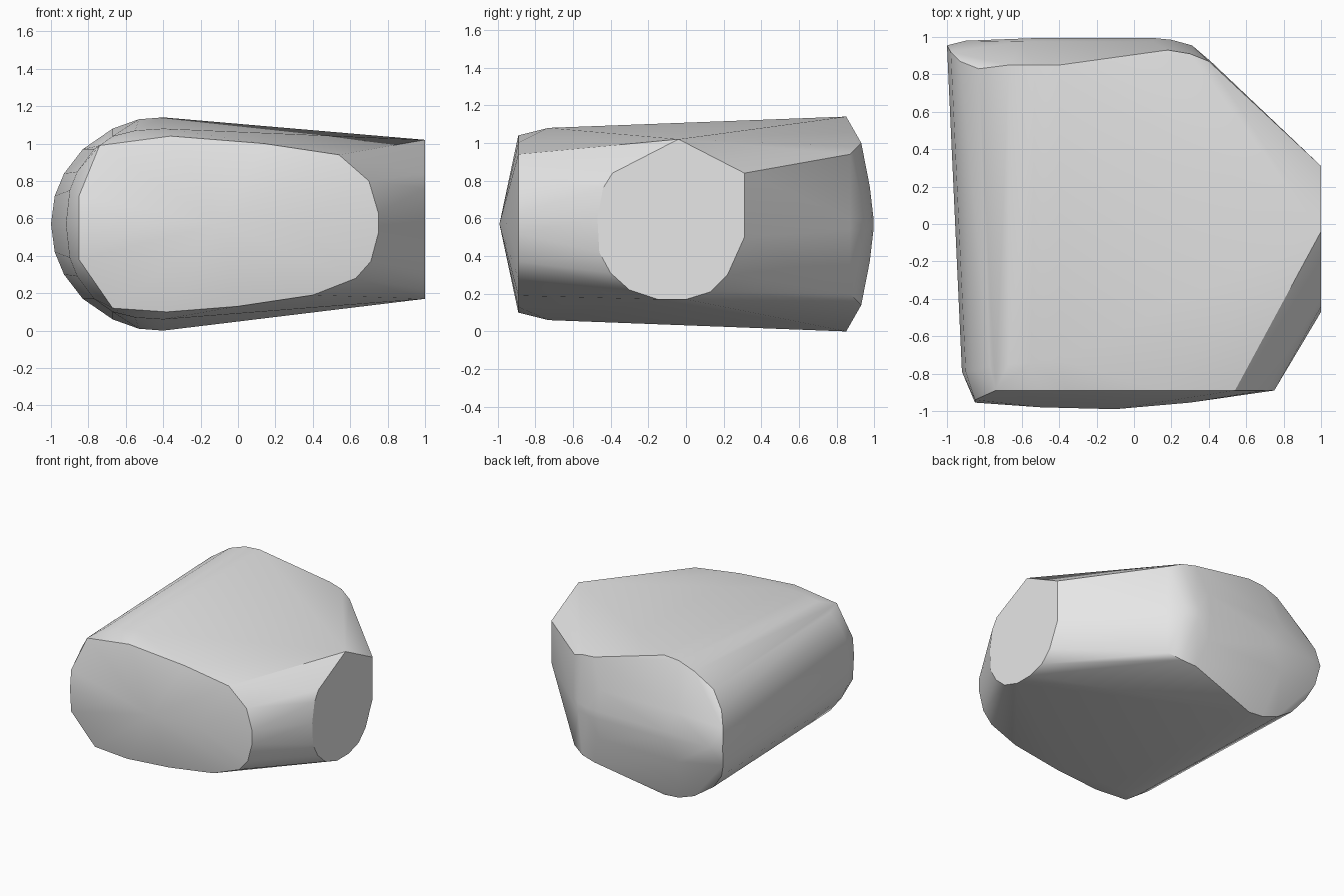
import bpy
import bmesh
import math

old = bpy.data.objects.get("Cube")
if old:
    bpy.data.objects.remove(old, do_unlink=True)

MID = 0.57  # height of the widest line

grey = bpy.data.materials.new("stone_grey")
grey.use_nodes = True
grey.diffuse_color = (0.8, 0.8, 0.8, 1)
grey.node_tree.nodes["Principled BSDF"].inputs["Base Color"].default_value = (0.8, 0.8, 0.8, 1)


def mirrored(points):
    """Add the copy of each point below the middle height."""
    return points + [(x, y, 2 * MID - z) for x, y, z in points]


# Flat round cut on the side, as (y, z)
side_cut = [(1, y, z) for y, z in [
    (-.04, 1.02), (.31, .84), (.31, .5), (.22, .3), (.13, .21), (0, .17), (-.15, .17),
    (-.3, .22), (-.4, .31), (-.46, .42), (-.47, .6), (-.44, .76), (-.39, .84)]]

# Rim of the front cut, as (x, z)
front_rim = [(x, -.89, z) for x, z in [
    (-.74, .99), (-.36, 1.04), (.14, 1.0), (.54, .94), (.7, .8), (.75, .63), (.75, .52),
    (.71, .37), (.63, .28), (.4, .19), (0, .13), (-.38, .1), (-.67, .12)]]
front_rim += [(-.85, -.94, .72), (-.85, -.94, .38)]

# Shallow ridge across the front
front_ridge = [(x, y, MID) for x, y in [(-.85, -.955), (-.5, -.98), (-.1, -.99), (.3, -.955)]]

# Rounded left edge, front and back ends
left_front = mirrored([
    (-.92, -.79, .57), (-.9, -.79, .75), (-.86, -.78, .85), (-.77, -.76, .97),
    (-.67, -.75, 1.04), (-.55, -.74, 1.07), (-.4, -.73, 1.08)])
left_back = mirrored([
    (-1, .955, .57), (-.98, .92, .72), (-.93, .87, .84), (-.83, .83, .97),
    (-.67, .85, 1.08), (-.53, .85, 1.13), (-.4, .85, 1.14)])

# Gently domed back
back_rim = mirrored([(.18, .93, 1.0), (.3, .91, .98), (.4, .87, .94)])
back_dome = mirrored([
    (-.9, .98, .57), (-.5, .995, .6), (.1, .995, .6), (.2, .985, .6), (.31, .955, .6),
    (.41, .87, .6), (-.6, .975, .77), (.1, .975, .77)])

# Wrap the rims in one convex stone
bm = bmesh.new()
for p in side_cut + front_rim + front_ridge + left_front + left_back + back_rim + back_dome:
    bm.verts.new(p)
bmesh.ops.remove_doubles(bm, verts=bm.verts, dist=0.005)
hull = bmesh.ops.convex_hull(bm, input=bm.verts)
bmesh.ops.delete(bm, geom=[v for v in bm.verts if not v.link_faces], context="VERTS")
bmesh.ops.dissolve_limit(bm, angle_limit=math.radians(1), verts=bm.verts, edges=bm.edges)
bmesh.ops.recalc_face_normals(bm, faces=bm.faces)
mesh = bpy.data.meshes.new("stone")
bm.to_mesh(mesh)
bm.free()
mesh.materials.append(grey)
stone = bpy.data.objects.new("stone", mesh)
bpy.context.collection.objects.link(stone)

# Smooth the rounded areas, keep the cut rims sharp
bpy.context.view_layer.objects.active = stone
stone.select_set(True)
bpy.ops.object.shade_smooth_by_angle(angle=math.radians(30))
